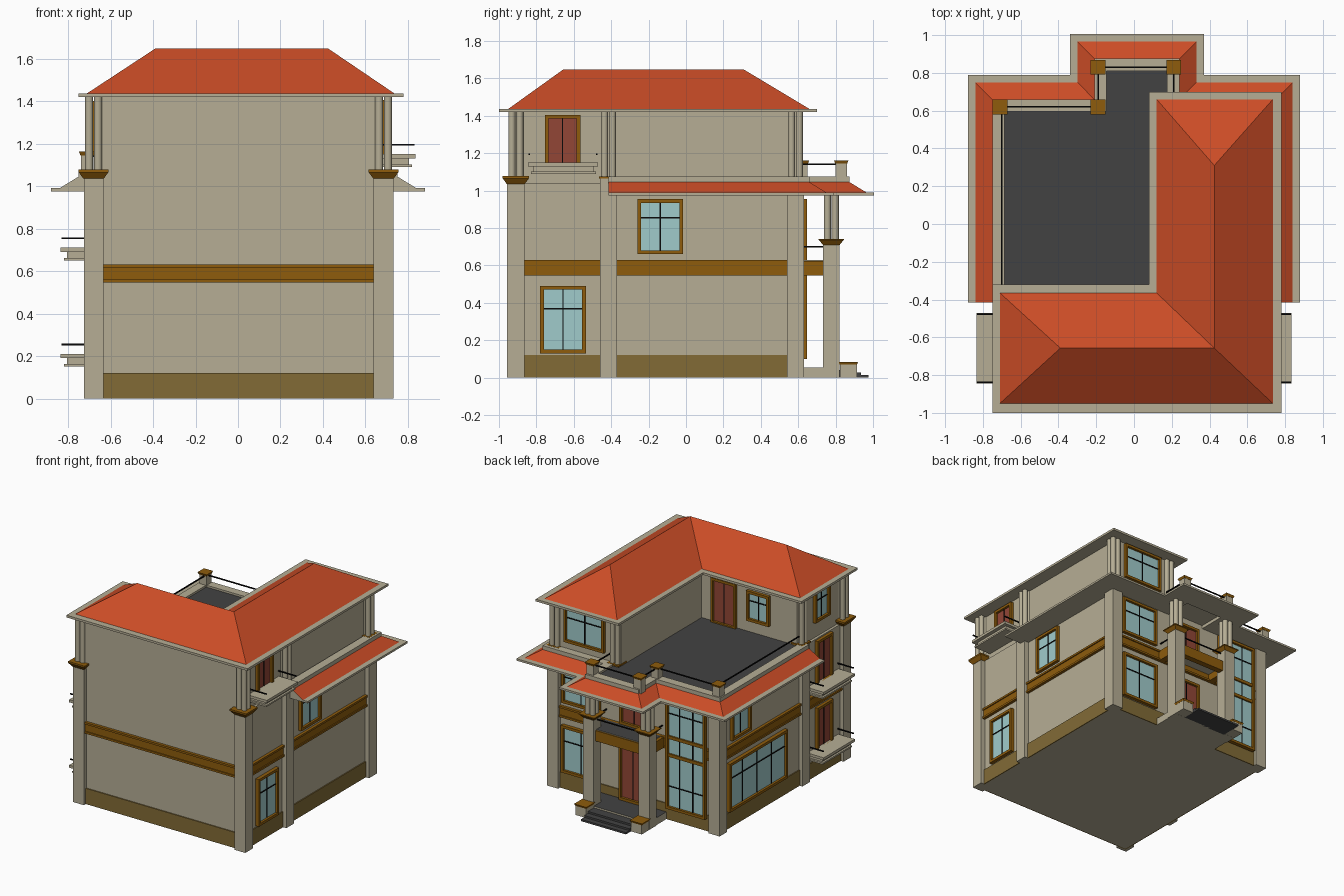
import bpy, bmesh, math
from mathutils import Matrix, Vector

if "Cube" in bpy.data.objects:
    bpy.data.objects.remove(bpy.data.objects["Cube"])

def lin(c):
    return tuple(((v / 255 + .055) / 1.055) ** 2.4 if v > 10 else v / 3295 for v in c) + (1,)

COL = dict(beige=(182, 174, 149), red=(203, 76, 38), gold=(142, 92, 12), plinth=(130, 107, 54),
           dark=(66, 66, 66), glass=(160, 203, 203), door=(146, 70, 54), black=(8, 8, 8))
MATS = {}
for n, c in COL.items():
    MATS[n] = bpy.data.materials.new(n)
    MATS[n].diffuse_color = lin(c)
IDX = {n: i for i, n in enumerate(COL)}
PARTS = {}

def part(name):
    return PARTS.setdefault(name, bmesh.new())

def poly(name, mat, pts):
    bm = part(name)
    bm.faces.new([bm.verts.new(p) for p in pts]).material_index = IDX[mat]

def box(name, mat, x0, x1, y0, y1, z0, z1, flare=0, top=None):
    """Box; flare widens the top, top gives the upper face its own colour."""
    bm = part(name)
    f = flare
    v = [bm.verts.new(p) for p in (
        (x0, y0, z0), (x1, y0, z0), (x1, y1, z0), (x0, y1, z0),
        (x0 - f, y0 - f, z1), (x1 + f, y0 - f, z1), (x1 + f, y1 + f, z1), (x0 - f, y1 + f, z1))]
    for q in ((3, 2, 1, 0), (4, 5, 6, 7), (0, 1, 5, 4), (1, 2, 6, 5), (2, 3, 7, 6), (3, 0, 4, 7)):
        face = bm.faces.new([v[i] for i in q])
        face.material_index = IDX[top if top and q[0] == 4 else mat]

def block(name, mat, cx, cy, h, z0, z1, flare=0):
    box(name, mat, cx - h, cx + h, cy - h, cy + h, z0, z1, flare)

def bundle(name, cx, cy, z0, z1):
    """Four slim round columns standing together."""
    bm = part(name)
    for sx in (-1, 1):
        for sy in (-1, 1):
            bmesh.ops.create_cone(bm, cap_ends=True, segments=16, radius1=.019, radius2=.019, depth=z1 - z0,
                matrix=Matrix.Translation((cx + sx * .021, cy + sy * .021, (z0 + z1) / 2)))

def opening(name, side, wall, u0, u1, z0, z1, fill="glass", cols=2, rows=(.66,), gold_rows=()):
    """Framed window or door on a wall; side is one of +x -x +y -y."""
    s = 1 if side[0] == '+' else -1
    def bar(mat, a, b, c, d, t):
        w = sorted((wall - s * .005, wall + s * t))
        if side[1] == 'x':
            box(name, mat, *w, a, b, c, d)
        else:
            box(name, mat, a, b, *w, c, d)
    f = .02
    bar(fill, u0 + f, u1 - f, z0 + f, z1 - f, .006)
    for a, b, c, d in ((u0, u0 + f, z0, z1), (u1 - f, u1, z0, z1),
                       (u0 + f, u1 - f, z0, z0 + f), (u0 + f, u1 - f, z1 - f, z1)):
        bar("gold", a, b, c, d, .024)
    for i in range(1, cols):
        u = u0 + (u1 - u0) * i / cols
        bar("black", u - .003, u + .003, z0 + f, z1 - f, .010)
    for r in rows:
        z = z0 + (z1 - z0) * r
        bar("black", u0 + f, u1 - f, z - .004, z + .004, .010)
    for r in gold_rows:
        z = z0 + (z1 - z0) * r
        bar("gold", u0 + f, u1 - f, z - .012, z + .012, .018)

# main walls and the L-shaped upper storey
WX, Y0, Y1 = .695, -.925, .60
box("lower_walls", "beige", -WX, WX, Y0, Y1, 0, 1.04)
box("upper_front_wing", "beige", -.675, .675, -.93, -.375, 1.03, 1.425)
box("upper_right_wing", "beige", .13, .675, -.40, .60, 1.03, 1.425)
# plinth and layered gold band round the house
box("plinth", "plinth", -WX - .008, WX + .008, Y0 - .008, Y1 + .008, 0, .12)
for z0, z1, t in ((.545, .56, .022), (.56, .615, .014), (.615, .63, .022)):
    box("gold_band", "gold", -WX - t, WX + t, Y0 - t, Y1 + t, z0, z1)

# square pillars with upper column bundles
for x in (-.68, .685):
    for y, top in ((-.91, 1.035), (-.415, 1.065), (.585, 1.065 if x > 0 else .98)):
        block("pillars", "beige", x, y, .046, 0, top)
        if y < -.9:
            block("capitals", "gold", x, y, .048, 1.035, 1.065, .022)
            block("capitals", "gold", x, y, .07, 1.065, 1.077)
        elif top > 1:
            block("capitals", "gold", x, y, .05, 1.065, 1.076)
        if top > 1:
            bundle("upper_columns", x, y, 1.07, 1.425)
block("capitals", "gold", .175, .585, .05, 1.065, 1.076)
bundle("upper_columns", .175, .585, 1.06, 1.425)

# upper roof: L-shaped eave slab with hipped red roof
box("upper_eaves", "beige", -.75, .78, -1, -.32, 1.42, 1.437)
box("upper_eaves", "beige", .08, .78, -.32, .70, 1.42, 1.437)
E, T = 1.437, 1.647
a, b, c = (-.71, -.95, E), (.735, -.95, E), (.735, .66, E)
d, e, f = (.12, .66, E), (.12, -.365, E), (-.71, -.365, E)
r0, r1, r2 = (-.39, -.657, T), (.425, -.657, T), (.425, .31, T)
for pts in ((a, b, r1, r0), (b, c, r2, r1), (c, d, r2), (d, e, r1, r2), (e, f, r0, r1), (f, a, r0)):
    poly("hipped_roof", "red", pts)

# lower skirt roof and parapet, one profile swept round the terrace
PATH = [(.735, -.415), (.735, .645), (.225, .645), (.225, .86), (-.195, .86), (-.195, .645), (-.735, .645), (-.735, -.415)]
PROF = [(-.05, .975), (.145, .975), (.145, .99), (.105, .99), (.015, 1.045), (.015, 1.075), (-.05, 1.075)]
bm = part("skirt_roof")
rings = []
for i, p in enumerate(PATH):
    p = Vector(p)
    norms = []
    for j in (i - 1, i):
        if 0 <= j < len(PATH) - 1:
            t = (Vector(PATH[j + 1]) - Vector(PATH[j])).normalized()
            norms.append(Vector((t.y, -t.x)))
    n = sum(norms, Vector((0, 0)))
    rings.append([bm.verts.new((p.x + n.x * o, p.y + n.y * o, z)) for o, z in PROF])
for A, B in zip(rings, rings[1:]):
    for k in range(len(PROF)):
        m = (k + 1) % len(PROF)
        bm.faces.new((A[k], B[k], B[m], A[m])).material_index = IDX["red" if k == 3 else "beige"]
for R in (rings[0], rings[-1]):
    bm.faces.new(R)

# terrace floor, posts and rails
box("terrace_floor", "beige", -.69, .14, -.38, .60, 1.03, 1.06, top="dark")
box("terrace_floor", "beige", -.19, .22, .59, .82, 1.0, 1.06, top="dark")
for x, y in ((-.71, .62), (-.19, .62), (-.19, .83), (.21, .83)):
    block("terrace_posts", "beige", x, y, .03, 1.04, 1.145)
    block("post_caps", "gold", x, y, .032, 1.145, 1.162, .007)
R = .004
for x0, x1, y0, y1 in ((-.70, -.70, -.36, .62), (-.71, -.19, .62, .62), (-.19, -.19, .62, .83),
                       (-.19, .21, .83, .83), (.21, .21, .62, .83)):
    box("terrace_rails", "black", x0 - R, x1 + R, y0 - R, y1 + R, 1.137, 1.145)

# rear portico: columns, balcony, porch and steps
PX = (-.22, .25)
for x in PX:
    block("portico_pillars", "beige", x, .777, .045, 0, .71)
    block("portico_capitals", "gold", x, .777, .045, .71, .735, .02)
    block("portico_capitals", "gold", x, .777, .068, .735, .742)
    bundle("portico_columns", x, .777, .74, .98)
    box("portico_beams", "gold", x - .025, x + .025, .60, .75, .545, .625)
    box("portico_rails", "black", x - R, x + R, .60, .74, .697, .705)
    block("step_pedestals", "beige", x, .868, .045, 0, .07)
    block("step_pedestals", "gold", x, .868, .046, .07, .085, .006)
box("portico_beams", "gold", PX[0], PX[1], .755, .80, .545, .625)
box("portico_rails", "black", PX[0], PX[1], .773, .781, .697, .705)
box("portico_balcony", "beige", PX[0], PX[1], .59, .79, .60, .63, top="dark")
box("porch", "beige", -.26, .29, .59, .82, 0, .055, top="dark")
for y, z in ((.89, .042), (.935, .028), (.975, .014)):
    box("steps", "dark", -.175, .205, .81, y, 0, z)

# side balconies with end rails
for s, z in ((-1, .15), (-1, .65), (1, 1.09)):
    def sbox(name, mat, a, b, *rest):
        box(name, mat, *sorted((s * a, s * b)), *rest)
    sbox("balconies", "beige", .66, .82, -.83, -.48, z, z + .012)
    sbox("balconies", "beige", .66, .805, -.815, -.495, z + .012, z + .04)
    sbox("balconies", "beige", .66, .835, -.845, -.47, z + .04, z + .06)
    for y in (-.838, -.478):
        sbox("balcony_rails", "black", .66, .83, y - R, y + R, z + .10, z + .108)

# doors
opening("balcony_doors", "+x", .675, -.755, -.565, 1.13, 1.405, "door", 2, ())
opening("balcony_doors", "-x", -WX, -.755, -.565, .69, 1.03, "door", 2, ())
opening("balcony_doors", "-x", -WX, -.755, -.565, .19, .52, "door", 2, ())
opening("terrace_door", "+y", -.375, -.17, .04, 1.05, 1.40, "door", 2, ())
opening("entrance_doors", "+y", Y1 + .008, -.10, .13, .055, .47, "door", 2, ())
opening("entrance_doors", "+y", Y1, -.10, .13, .63, .94, "door", 2, ())
# windows
opening("right_windows", "+x", WX + .004, -.78, -.535, .13, .49)
opening("right_windows", "+x", WX, -.26, -.015, .66, .955)
opening("left_windows", "-x", -WX - .004, -.20, .50, .13, .50, cols=4)
opening("left_windows", "-x", -WX, .23, .46, .66, .955)
opening("left_windows", "-x", -.675, -.75, -.57, 1.16, 1.40)
opening("back_windows", "+y", Y1 + .004, .30, .62, .13, .49)
opening("back_windows", "+y", Y1, .30, .62, .66, .955)
opening("back_windows", "+y", Y1, .26, .60, 1.13, 1.41)
opening("tall_window", "+y", Y1 + .022, -.61, -.275, .10, .955, cols=3, rows=(.2, .85), gold_rows=(.48, .64))
opening("terrace_window", "+y", -.375, -.45, -.26, 1.15, 1.38)

# turn the parts into objects
for name, bm in PARTS.items():
    bmesh.ops.recalc_face_normals(bm, faces=bm.faces[:])
    me = bpy.data.meshes.new(name)
    for m in MATS.values():
        me.materials.append(m)
    bm.to_mesh(me)
    bm.free()
    ob = bpy.data.objects.new(name, me)
    bpy.context.collection.objects.link(ob)
    if name.endswith("_columns"):
        for p in me.polygons:
            p.use_smooth = abs(p.normal.z) < .5

for m in bpy.data.materials:
    if m.users and not m.is_grease_pencil:
        m.use_nodes = True
        m.node_tree.nodes["Principled BSDF"].inputs["Base Color"].default_value = m.diffuse_color
